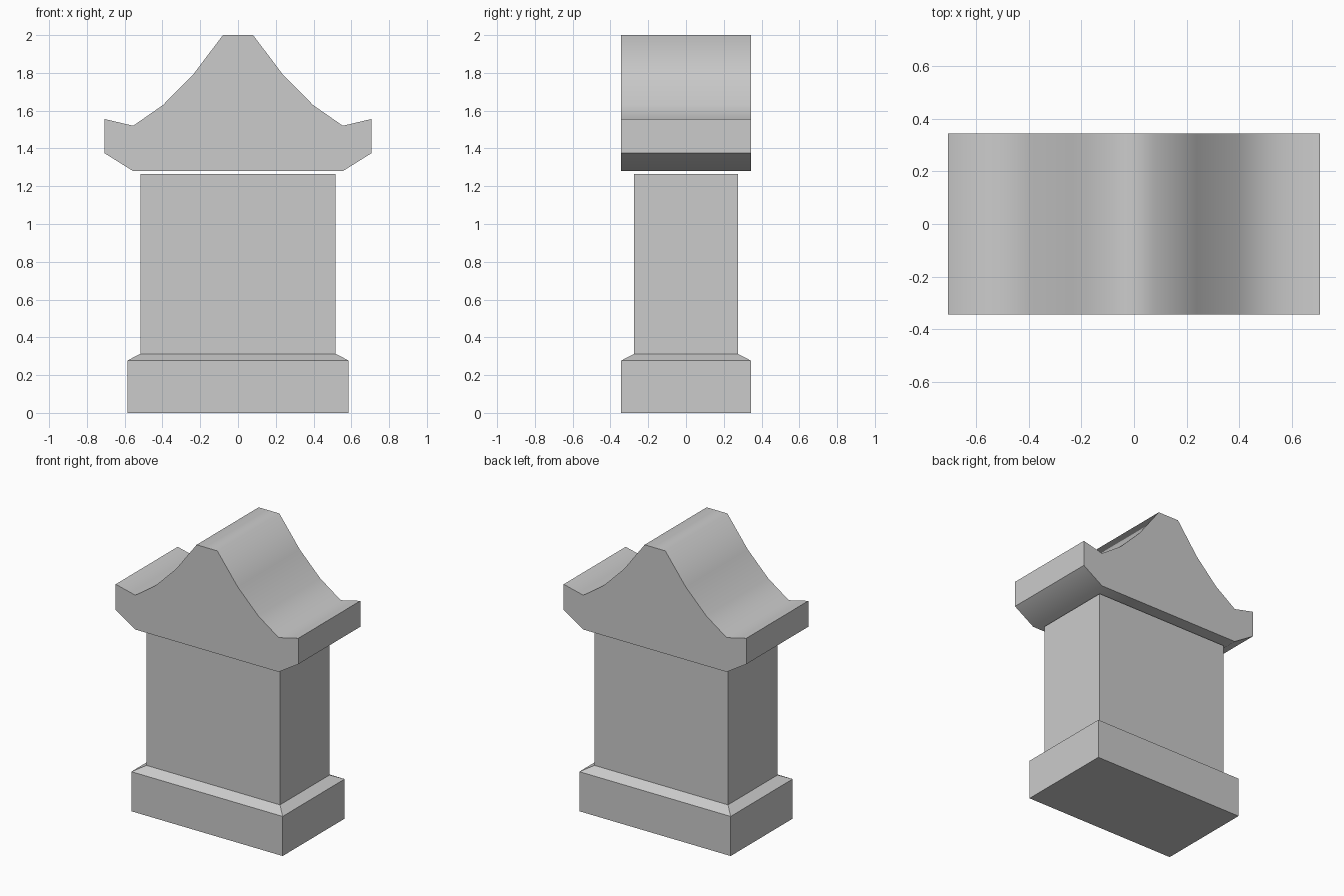
import bpy, bmesh, math

if "Cube" in bpy.data.objects:
    bpy.data.objects.remove(bpy.data.objects["Cube"])


def finish(name, bm):
    bmesh.ops.recalc_face_normals(bm, faces=bm.faces[:])
    mesh = bpy.data.meshes.new(name)
    bm.to_mesh(mesh)
    bm.free()
    obj = bpy.data.objects.new(name, mesh)
    bpy.context.collection.objects.link(obj)
    return obj


def stacked_block(name, levels):
    """Closed block lofted through rectangles given as (half x, half y, z)."""
    bm = bmesh.new()
    rings = [[bm.verts.new((sx * x, sy * y, z))
              for sx, sy in ((-1, -1), (1, -1), (1, 1), (-1, 1))]
             for x, y, z in levels]
    for a, b in zip(rings, rings[1:]):
        for i in range(4):
            j = (i + 1) % 4
            bm.faces.new((a[i], a[j], b[j], b[i]))
    bm.faces.new(rings[0])
    bm.faces.new(rings[-1])
    return finish(name, bm)


def extruded_profile(name, points, depth):
    """Extrude an x-z outline along y, centred on y = 0."""
    bm = bmesh.new()
    face = bm.faces.new([bm.verts.new((x, -depth / 2, z)) for x, z in points])
    new = bmesh.ops.extrude_face_region(bm, geom=[face])["geom"]
    verts = [g for g in new if isinstance(g, bmesh.types.BMVert)]
    bmesh.ops.translate(bm, verts=verts, vec=(0, depth, 0))
    return finish(name, bm)


# Plinth with sloped shoulder rising into the shaft
stacked_block("pillar_body", [
    (0.586, 0.343, 0.0),
    (0.586, 0.343, 0.277),
    (0.517, 0.274, 0.313),
    (0.517, 0.274, 1.266),
])

# Swept roof cap, right half of the outline mirrored to the left
half = [(0.555, 1.28), (0.707, 1.375), (0.707, 1.556), (0.555, 1.52),
        (0.397, 1.63), (0.238, 1.79), (0.08, 2.0)]
roof = extruded_profile("roof_cap", half + [(-x, z) for x, z in reversed(half)], 0.686)

# Smooth the curved sweep, keep the eave and end edges sharp
bpy.context.view_layer.objects.active = roof
roof.select_set(True)
bpy.ops.object.shade_smooth_by_angle(angle=math.radians(55))
